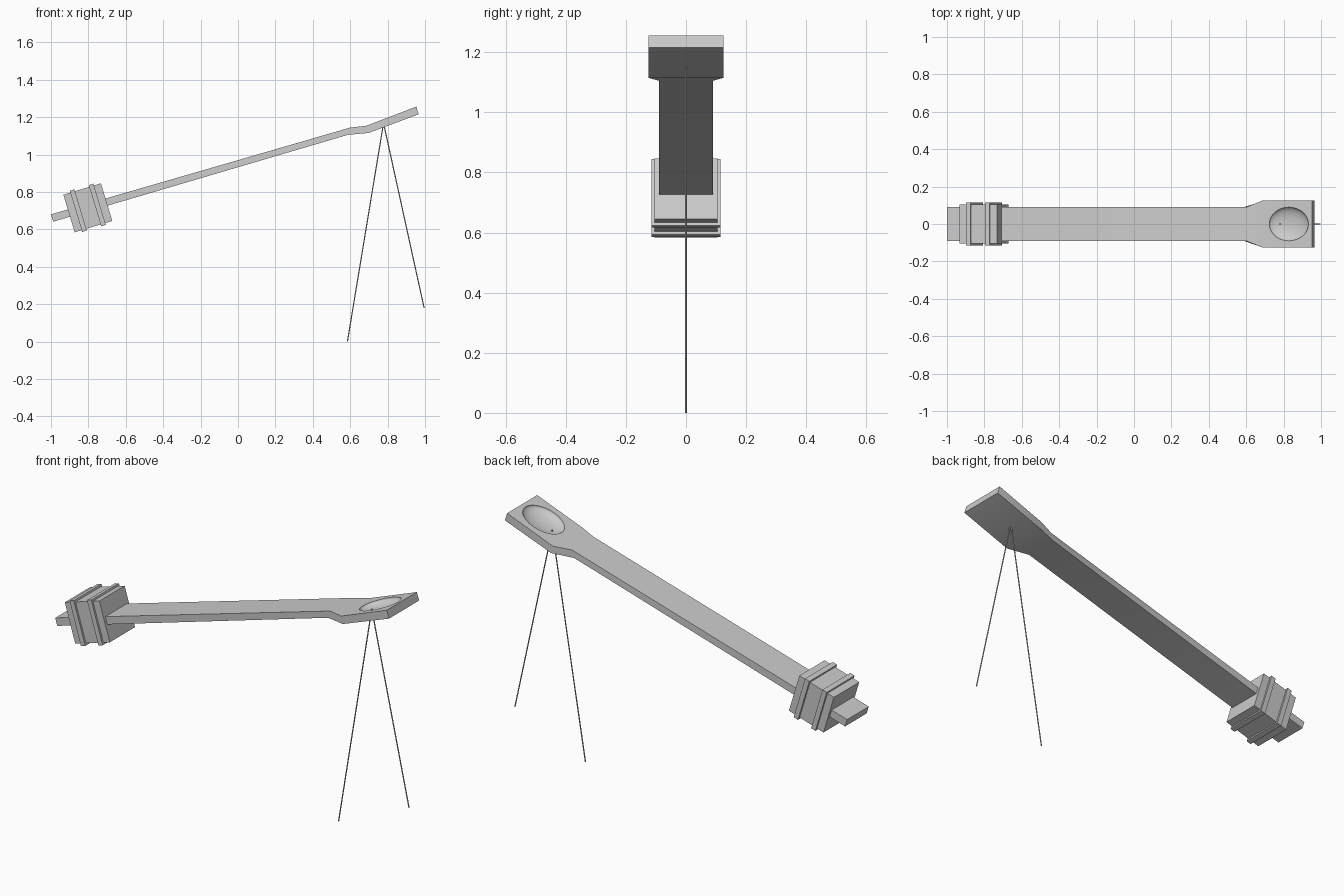
import bpy, bmesh, math
from mathutils import Vector, Matrix

if "Cube" in bpy.data.objects:
    bpy.data.objects.remove(bpy.data.objects["Cube"])


def add_object(name, bm):
    bmesh.ops.recalc_face_normals(bm, faces=bm.faces)
    mesh = bpy.data.meshes.new(name)
    bm.to_mesh(mesh)
    bm.free()
    ob = bpy.data.objects.new(name, mesh)
    bpy.context.collection.objects.link(ob)
    return ob


def add_box(name, loc, size, tilt):
    bm = bmesh.new()
    bmesh.ops.create_cube(bm, size=1, matrix=Matrix.Diagonal((*size, 1)))
    ob = add_object(name, bm)
    ob.location = loc
    ob.rotation_euler.y = -tilt
    return ob


def add_rope(name, a, b, radius=0.003):
    a, b = Vector(a), Vector(b)
    d = b - a
    bm = bmesh.new()
    bmesh.ops.create_cone(bm, cap_ends=True, segments=8, radius1=radius,
                          radius2=radius, depth=d.length)
    ob = add_object(name, bm)
    ob.location = (a + b) / 2
    ob.rotation_euler = d.to_track_quat('Z', 'Y').to_euler()
    return ob


# throwing arm: cross-sections (top x, top z, bottom x, bottom z, half width)
sections = [(-1.0, 0.68, -0.988, 0.641, 0.09),
            (0.60, 1.144, 0.587, 1.105, 0.09),
            (0.687, 1.154, 0.697, 1.115, 0.125),
            (0.953, 1.256, 0.966, 1.215, 0.125)]
bm = bmesh.new()
rings = [[bm.verts.new(p) for p in ((tx, -w, tz), (tx, w, tz), (bx, w, bz), (bx, -w, bz))]
         for tx, tz, bx, bz, w in sections]
for r, s in zip(rings, rings[1:]):
    for i in range(4):
        j = (i + 1) % 4
        bm.faces.new((r[i], r[j], s[j], s[i]))
bm.faces.new(rings[0])
bm.faces.new(rings[-1])
arm = add_object("throwing_arm", bm)

# shallow oval cup carved into the head
head_tilt = math.atan2(0.102, 0.266)
bm = bmesh.new()
bmesh.ops.create_uvsphere(bm, u_segments=32, v_segments=16, radius=1,
                          matrix=Matrix.Diagonal((0.112, 0.09, 0.033, 1)))
cutter = add_object("cup_cutter", bm)
cutter.location = (0.828, 0, 1.154 + (0.828 - 0.687) * math.tan(head_tilt))
cutter.rotation_euler.y = -head_tilt
cutter.hide_render = True
mod = arm.modifiers.new("cup", 'BOOLEAN')
mod.operation = 'DIFFERENCE'
mod.solver = 'EXACT'
mod.object = cutter
bpy.context.view_layer.objects.active = arm
arm.select_set(True)
bpy.ops.object.modifier_apply(modifier="cup")
bpy.data.objects.remove(cutter)
bpy.ops.object.shade_smooth_by_angle(angle=math.radians(20))

# counterweight block with two raised straps
tilt = math.radians(16.8)
centre = Vector((-0.803, 0, 0.715))
along = Vector((math.cos(tilt), 0, math.sin(tilt)))
add_box("counterweight", centre, (0.21, 0.21, 0.21), tilt)
for name, off in (("rear_strap", -0.053), ("front_strap", 0.053)):
    add_box(name, centre + along * off, (0.026, 0.23, 0.23), tilt)

# pull ropes meeting inside the cup
apex = (0.778, 0, 1.168)
add_rope("long_rope", (0.585, 0, 0), apex)
add_rope("short_rope", (0.995, 0, 0.18), apex)
